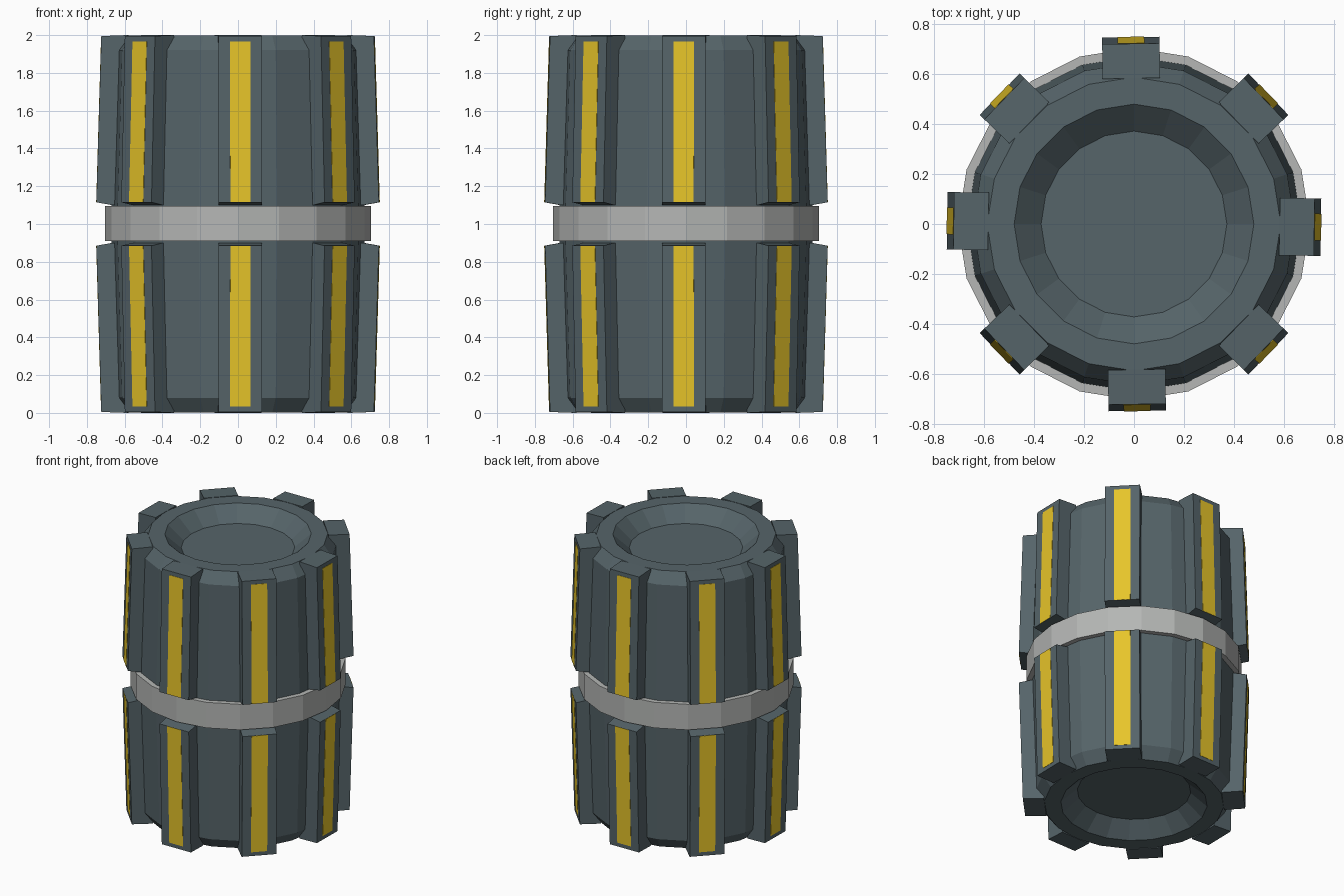
import bpy, bmesh, math
from mathutils import Matrix, Vector

if "Cube" in bpy.data.objects:
    bpy.data.objects.remove(bpy.data.objects["Cube"])

SIDES = 20
RIB_ANGLES = [a + h for h in (0, 180) for a in (-1, 44, 91, 136)]


def material(name, rgb):
    m = bpy.data.materials.new(name)
    m.diffuse_color = (*rgb, 1)
    m.use_nodes = True
    m.node_tree.nodes["Principled BSDF"].inputs["Base Color"].default_value = m.diffuse_color
    return m


slate = material("dark slate", (0.092, 0.128, 0.142))
yellow = material("yellow", (0.82, 0.57, 0.023))
silver = material("silver grey", (0.46, 0.47, 0.46))


def finish(bm, name, mat):
    bmesh.ops.recalc_face_normals(bm, faces=bm.faces)
    me = bpy.data.meshes.new(name)
    bm.to_mesh(me)
    bm.free()
    me.materials.append(mat)
    ob = bpy.data.objects.new(name, me)
    bpy.context.collection.objects.link(ob)
    return ob


def lathe(name, profile, mat, closed=False):
    """Revolve (radius, z) points; open profiles are capped at both ends."""
    bm = bmesh.new()
    rings = []
    for r, z in profile:
        rings.append([bm.verts.new((r * math.cos(t), r * math.sin(t), z))
                      for t in (2 * math.pi * i / SIDES for i in range(SIDES))])
    pairs = list(zip(rings, rings[1:]))
    if closed:
        pairs.append((rings[-1], rings[0]))
    else:
        bm.faces.new(rings[0])
        bm.faces.new(rings[-1])
    for a, b in pairs:
        for i in range(SIDES):
            j = (i + 1) % SIDES
            bm.faces.new((a[i], a[j], b[j], b[i]))
    return finish(bm, name, mat)


def radial_plate(name, profile, width, angle, flip, mat):
    """Extrude an (r, z) outline sideways, turned to an angle round the barrel."""
    bm = bmesh.new()
    rot = Matrix.Rotation(math.radians(angle), 3, 'Z')
    sides = [[bm.verts.new(rot @ Vector((r, s * width / 2, 2 - z if flip else z)))
              for r, z in profile] for s in (-1, 1)]
    n = len(profile)
    for side in sides:
        bm.faces.new(side)
    for i in range(n):
        j = (i + 1) % n
        bm.faces.new((sides[0][i], sides[0][j], sides[1][j], sides[1][i]))
    return finish(bm, name, mat)


# Barrel body with a dished recess in each end
upper = [(0.67, 1.09), (0.645, 1.92), (0.588, 1.998), (0.48, 1.998), (0.372, 1.90)]
lower = [(r, 2 - z) for r, z in reversed(upper)]
lathe("barrel_body", lower + upper, slate)

# Middle band
lathe("middle_band", [(0.62, 0.91), (0.705, 0.91), (0.705, 1.095), (0.62, 1.095)],
      silver, closed=True)

# Raised ribs and their painted stripes, upper and lower rows
rib = [(0.583, 2.0), (0.722, 1.995), (0.748, 1.115), (0.665, 1.10), (0.583, 1.10)]


def rib_face(z):
    return 0.722 + (1.995 - z) / 0.88 * 0.026


stripe = [(rib_face(z) + d, z) for z, d in
          ((1.967, -0.002), (1.967, 0.002), (1.116, 0.002), (1.116, -0.002))]
for flip, row in ((False, "upper"), (True, "lower")):
    for k, ang in enumerate(RIB_ANGLES):
        radial_plate(f"{row}_rib_{k + 1}", rib, 0.23, ang, flip, slate)
        radial_plate(f"{row}_stripe_{k + 1}", stripe, 0.108, ang, flip, yellow)
